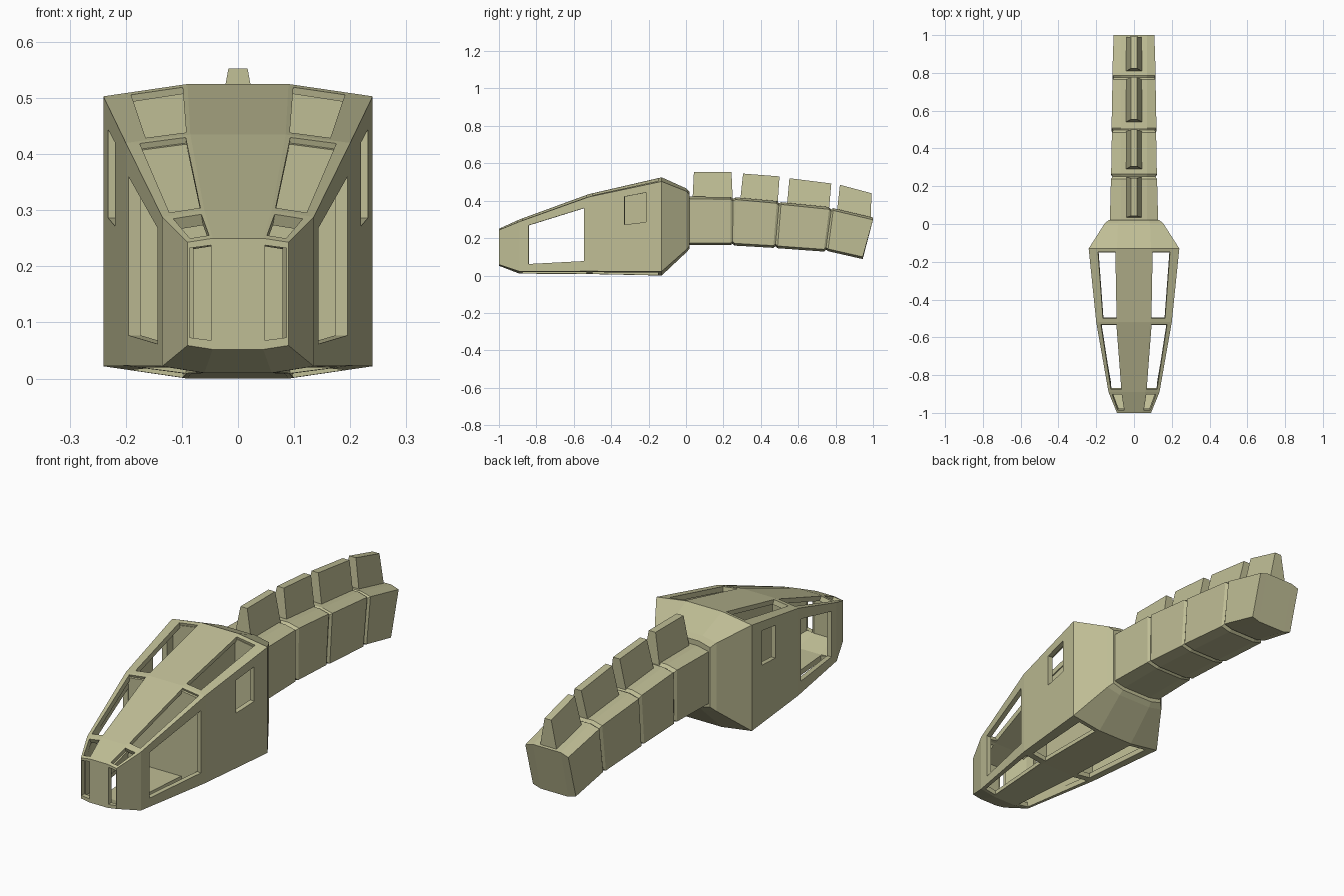
import bpy, bmesh
from mathutils import Vector

if "Cube" in bpy.data.objects:
    bpy.data.objects.remove(bpy.data.objects["Cube"])


def ring(yt, yb, xc, xe, zt, zb, d):
    """Eight-sided section: flat centre strip, drooping shoulders, upright sides."""
    return [Vector(p) for p in (
        (-xc, yt, zt), (xc, yt, zt), (xe, yt, zt - d), (xe, yb, zb + d),
        (xc, yb, zb), (-xc, yb, zb), (-xe, yb, zb + d), (-xe, yt, zt - d))]


def add_quad(bm, q, win=None):
    """Add a quad, or a frame around an opening (s0, s1, t0, t1)."""
    if win is None:
        bm.faces.new(q)
        return
    a, b, c, d = [v.co for v in q]

    def at(s, t):
        return bm.verts.new(a.lerp(b, s).lerp(d.lerp(c, s), t))
    s0, s1, t0, t1 = win
    w = [at(s0, t0), at(s1, t0), at(s1, t1), at(s0, t1)]
    for i in range(4):
        j = (i + 1) % 4
        bm.faces.new((q[i], q[j], w[j], w[i]))


def mirror_win(w):
    return (1 - w[1], 1 - w[0], w[2], w[3])


def loft(name, rings, windows=None, front_win=None):
    """Skin the rings; windows maps (bay, right-hand strip) to an opening."""
    windows = windows or {}
    bm = bmesh.new()
    R = [[bm.verts.new(p) for p in r] for r in rings]
    for i in range(len(R) - 1):
        for k in range(8):
            n = (k + 1) % 8
            win = windows.get((i, k))
            if win is None and (i, 8 - k) in windows and k > 4:
                win = mirror_win(windows[(i, 8 - k)])
            add_quad(bm, (R[i][k], R[i][n], R[i + 1][n], R[i + 1][k]), win)
    f, b = R[0], R[-1]
    add_quad(bm, (f[5], f[4], f[1], f[0]))
    add_quad(bm, (f[4], f[3], f[2], f[1]), front_win)
    add_quad(bm, (f[6], f[5], f[0], f[7]), front_win and mirror_win(front_win))
    for q in ((0, 1, 4, 5), (1, 2, 3, 4), (7, 0, 5, 6)):
        add_quad(bm, [b[i] for i in q])
    me = bpy.data.meshes.new(name)
    bm.to_mesh(me)
    bm.free()
    ob = bpy.data.objects.new(name, me)
    bpy.context.collection.objects.link(ob)
    me.materials.append(paint)
    return ob


paint = bpy.data.materials.new("olive_paint")
paint.diffuse_color = (0.52, 0.51, 0.30, 1)
paint.use_nodes = True
paint.node_tree.nodes["Principled BSDF"].inputs["Base Color"].default_value = paint.diffuse_color

# Cabin shell with window openings
cabin = loft("cabin_shell", [
    ring(-1.0, -1.0, 0.045, 0.09, 0.25, 0.052, 0.007),
    ring(-0.89, -0.89, 0.06, 0.135, 0.30, 0.01, 0.012),
    ring(-0.52, -0.52, 0.085, 0.20, 0.435, 0.008, 0.015),
    ring(-0.13, -0.13, 0.09, 0.24, 0.525, 0.0, 0.022),
    ring(0.003, 0.003, 0.085, 0.155, 0.465, 0.125, 0.015),
    ring(0.02, 0.02, 0.08, 0.135, 0.445, 0.145, 0.015)],
    windows={
        (0, 1): (0.10, 0.80, 0.12, 0.88),
        (1, 1): (0.08, 0.80, 0.04, 0.97),
        (2, 1): (0.06, 0.68, 0.05, 0.95),
        (1, 2): (0.13, 0.86, 0.13, 0.93),
        (2, 2): (0.09, 0.43, 0.49, 0.785),
        (1, 3): (0.20, 0.92, 0.04, 0.97),
        (2, 3): (0.32, 0.94, 0.05, 0.95)},
    front_win=(0.06, 0.92, 0.08, 0.94))
sol = cabin.modifiers.new("thickness", 'SOLIDIFY')
sol.thickness = 0.022
sol.offset = -1

# Inner bulkheads and central spine
loft("middle_bulkhead", [
    ring(-0.535, -0.535, 0.075, 0.188, 0.42, 0.018, 0.015),
    ring(-0.505, -0.505, 0.075, 0.192, 0.428, 0.018, 0.015)])
loft("rear_bulkhead", [
    ring(-0.15, -0.15, 0.085, 0.228, 0.51, 0.01, 0.022),
    ring(-0.125, -0.125, 0.085, 0.228, 0.51, 0.012, 0.022)])
loft("central_spine", [
    ring(-0.51, -0.51, 0.06, 0.082, 0.425, 0.016, 0.002),
    ring(-0.14, -0.14, 0.06, 0.09, 0.513, 0.01, 0.002)])

# Tail of four segments, parted by shallow grooves
segments = [
    ((0.015, 0.015, 0.422, 0.162, 0.128), (0.238, 0.238, 0.42, 0.162, 0.122)),
    ((0.265, 0.26, 0.418, 0.16, 0.121), (0.485, 0.467, 0.398, 0.148, 0.117)),
    ((0.508, 0.49, 0.392, 0.146, 0.119), (0.765, 0.738, 0.366, 0.128, 0.114)),
    ((0.787, 0.76, 0.36, 0.13, 0.115), (1.0, 0.945, 0.31, 0.088, 0.108))]
tail_rings = []
for n, seg in enumerate(segments):
    for yt, yb, zt, zb, w in seg:
        tail_rings.append(ring(yt, yb, 0.07, w, zt, zb, 0.012))
    if n < 3:
        m = [(a + b) / 2 for a, b in zip(seg[1], segments[n + 1][0])]
        tail_rings.append(ring(m[0], m[1], 0.066, m[4] - 0.008,
                               m[2] - 0.009, m[3] + 0.009, 0.012))
loft("tail", tail_rings)

# Tapered fins: (y, z) at bottom front, bottom back, top back, top front
fins = [
    ((0.035, 0.41), (0.25, 0.40), (0.243, 0.553), (0.042, 0.553)),
    ((0.29, 0.405), (0.49, 0.385), (0.5, 0.53), (0.305, 0.545)),
    ((0.54, 0.38), (0.765, 0.355), (0.777, 0.492), (0.553, 0.52)),
    ((0.808, 0.345), (0.988, 0.302), (0.992, 0.44), (0.823, 0.485))]
for n, prof in enumerate(fins):
    bm = bmesh.new()
    sides = [[bm.verts.new((s * h, y, z)) for (y, z), h in
              zip(prof, (0.043, 0.043, 0.017, 0.017))] for s in (-1, 1)]
    bm.faces.new(sides[0])
    bm.faces.new(sides[1])
    for i in range(4):
        j = (i + 1) % 4
        bm.faces.new((sides[0][i], sides[0][j], sides[1][j], sides[1][i]))
    bmesh.ops.recalc_face_normals(bm, faces=bm.faces)
    me = bpy.data.meshes.new(f"tail_fin_{n + 1}")
    bm.to_mesh(me)
    bm.free()
    me.materials.append(paint)
    bpy.context.collection.objects.link(bpy.data.objects.new(me.name, me))
